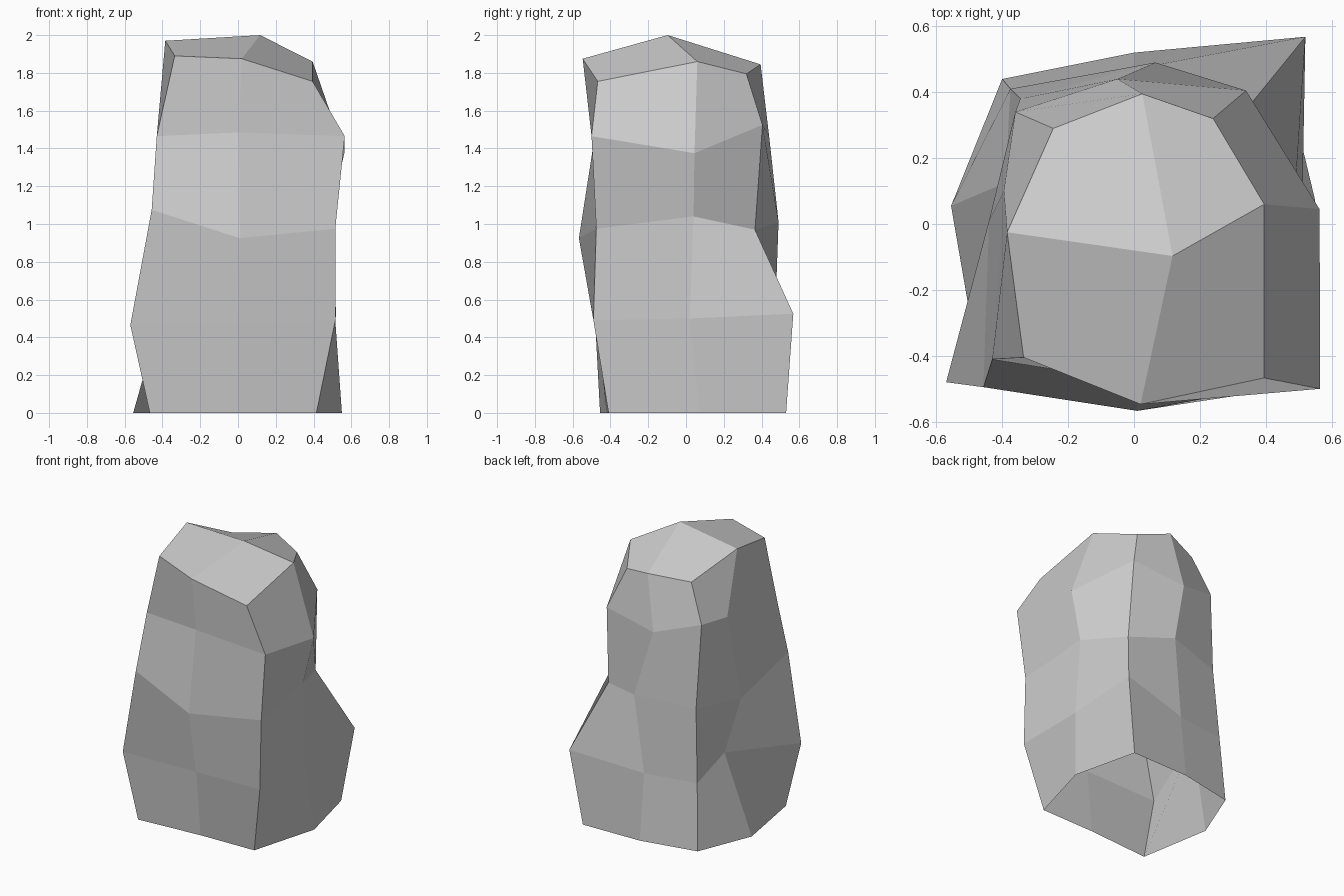
import bpy
import bmesh

# Remove the default object only
default_cube = bpy.data.objects.get("Cube")
if default_cube:
    bpy.data.objects.remove(default_cube, do_unlink=True)


def make_material(name, colour):
    """One flat colour for both viewport and render."""
    material = bpy.data.materials.new(name)
    material.use_nodes = True
    material.diffuse_color = colour
    shader = next(n for n in material.node_tree.nodes
                  if n.type == 'BSDF_PRINCIPLED')
    shader.inputs["Base Color"].default_value = colour
    return material


def add_ring(mesh, points):
    """Add one uneven cross-section of the stone."""
    return [mesh.verts.new(point) for point in points]


def bridge_rings(mesh, lower, upper):
    """Join two cross-sections; facets fold from lower right to upper left."""
    count = len(lower)
    for i in range(count):
        j = (i + 1) % count
        mesh.faces.new((lower[j], upper[j], upper[i], lower[i]))


def cap_ring(mesh, ring, peak):
    """Close a ring with facets that fold from each corner to the peak."""
    count = len(ring)
    for i in range(0, count, 2):
        mesh.faces.new((ring[i], ring[(i + 1) % count], peak, ring[i - 1]))


# Cross-sections, counter-clockwise from the front corner on the -x side
foot = [(-.467, -.455, 0), (0, -.42, 0), (.415, -.41, 0), (.55, .07, 0),
        (.44, .53, 0), (0, .52, 0), (-.4, .44, 0), (-.555, .055, 0)]
belly = [(-.57, -.48, .465), (0, -.47, .47), (.515, -.49, .49),
         (.51, .02, .5), (.52, .568, .525), (0, .47, .46),
         (-.375, .41, .465), (-.39, .125, .58)]
waist = [(-.457, -.495, 1.075), (.01, -.567, .925), (.515, -.475, .975),
         (.485, .04, 1.04), (.355, .365, .97), (.065, .49, 1.01),
         (-.345, .38, .975), (-.44, .01, .935)]
shoulder = [(-.43, -.41, 1.465), (.005, -.48, 1.485), (.565, -.5, 1.465),
            (.563, .045, 1.375), (.34, .405, 1.525), (-.05, .44, 1.465),
            (-.36, .34, 1.56), (-.395, .1, 1.535)]
rim = [(-.335, -.405, 1.89), (.02, -.547, 1.875), (.395, -.467, 1.755),
       (.395, .06, 1.86), (.24, .32, 1.795), (.025, .395, 1.845),
       (-.245, .29, 1.815), (-.385, -.025, 1.97)]
peak_point = (.117, -.097, 2)

# Stone body: stacked bands, faceted cap, open underside
stone = bmesh.new()
rings = [add_ring(stone, section)
         for section in (foot, belly, waist, shoulder, rim)]
for lower, upper in zip(rings, rings[1:]):
    bridge_rings(stone, lower, upper)
cap_ring(stone, rings[-1], stone.verts.new(peak_point))

# Flat facets facing outward
for face in stone.faces:
    face.smooth = False
stone.normal_update()

stone_mesh = bpy.data.meshes.new("boulder")
stone.to_mesh(stone_mesh)
stone.free()
stone_mesh.materials.append(make_material("stone grey", (.6, .6, .6, 1)))

boulder = bpy.data.objects.new("boulder", stone_mesh)
bpy.context.collection.objects.link(boulder)
